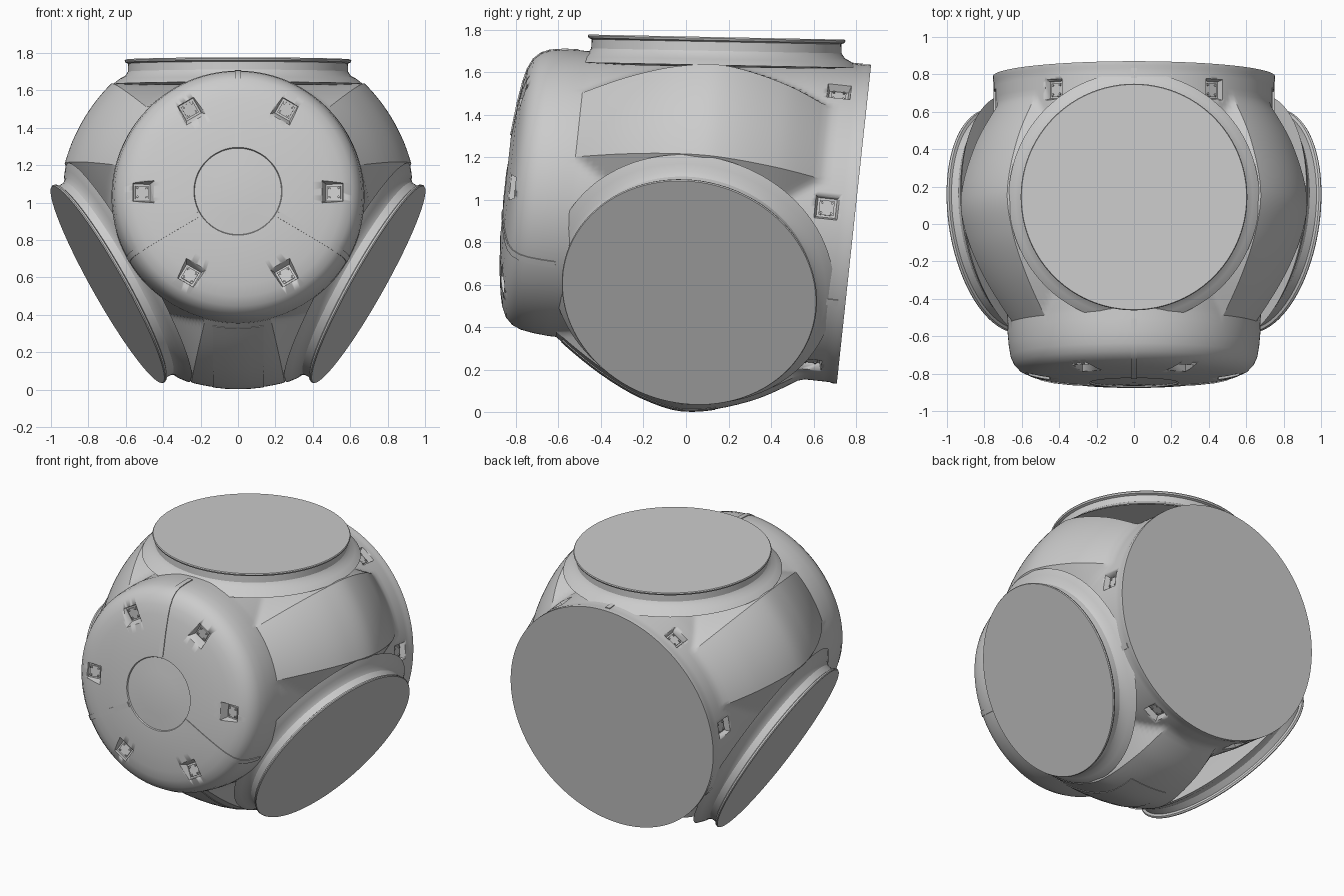
import bpy, bmesh, math
from mathutils import Matrix, Vector

if "Cube" in bpy.data.objects:
    bpy.data.objects.remove(bpy.data.objects["Cube"])

# Hull frame: local -y is the forward axis, tilted slightly
FRAME = Matrix.Translation((0, 0.058, 0.963)) @ Matrix.Rotation(math.radians(-6.14), 4, 'X')
PORTS = (90, -30, 210)
PANELS = (30, 150, 270)


def spin(angle):
    """Turn local z to point radially outwards at an angle in the hull cross-section."""
    return FRAME @ Matrix.Rotation(math.radians(90 - angle), 4, 'Y')


def finish(name, bm, matrix=FRAME, angle=28):
    bmesh.ops.transform(bm, matrix=matrix, verts=bm.verts)
    bmesh.ops.recalc_face_normals(bm, faces=bm.faces)
    mesh = bpy.data.meshes.new(name)
    bm.to_mesh(mesh)
    bm.free()
    obj = bpy.data.objects.new(name, mesh)
    bpy.context.collection.objects.link(obj)
    bpy.ops.object.select_all(action='DESELECT')
    obj.select_set(True)
    bpy.context.view_layer.objects.active = obj
    bpy.ops.object.shade_smooth_by_angle(angle=math.radians(angle))
    return obj


def skin(bm, rings):
    """Bridge closed rings of equal size and cap both ends with fans."""
    rows = [[bm.verts.new(p) for p in ring] for ring in rings]
    n = len(rows[0])
    for a, b in zip(rows, rows[1:]):
        for i in range(n):
            j = (i + 1) % n
            bm.faces.new((a[i], a[j], b[j], b[i]))
    bm.faces.new(rows[0])
    bm.faces.new(rows[-1])


# Side panel bulge: radius along the hull axis (smooth cubic through points)
BULGE = [(-0.75, 0.62), (-0.575, 0.745), (-0.338, 0.88), (-0.05, 0.958),
         (0.16, 0.922), (0.371, 0.827), (0.588, 0.685), (0.7, 0.59)]


def bulge(t):
    for i in range(1, len(BULGE) - 2):
        if t <= BULGE[i + 1][0]:
            break
    (t0, r0), (t1, r1), (t2, r2), (t3, r3) = BULGE[i - 1:i + 3]
    h = t2 - t1
    m1, m2 = (r2 - r0) / (t2 - t0) * h, (r3 - r1) / (t3 - t1) * h
    s = (t - t1) / h
    return ((2*s**3 - 3*s**2 + 1) * r1 + (s**3 - 2*s**2 + s) * m1
            + (3*s**2 - 2*s**3) * r2 + (s**3 - s**2) * m2)


def core(t):
    return min(0.75, 0.675 + (0.6 - t) * 0.07)


def hull_radius(t, deg):
    """Core drum, plus three bulged panels with flat chamfers towards the ports."""
    off = min(abs((deg - p + 180) % 360 - 180) for p in PANELS)
    r = bulge(t)
    if off > 15:
        r = r * math.cos(math.radians(45)) / math.cos(math.radians(60 - off))
    return max(core(t), r)


# Front cap profile as (radius, forward distance)
CAP = [(0.245, 0.912), (0.40, 0.897), (0.50, 0.882), (0.56, 0.868), (0.61, 0.845),
       (0.642, 0.812), (0.66, 0.77), (0.67, 0.71), (0.676, 0.64)]
HATCH = [(0.06, 0.916), (0.14, 0.911), (0.232, 0.904), (0.236, 0.912)]

# Main hull
N, ROWS = 240, 44
angles = [i * 360 / N for i in range(N)]


def ring(t, radius):
    return [(radius(d) * math.cos(math.radians(d)), -t, radius(d) * math.sin(math.radians(d)))
            for d in angles]


rings = [ring(t, lambda d, r=r: r) for r, t in HATCH + CAP]
for k in range(ROWS + 1):
    t = 0.60 - k * (0.60 + 0.70) / ROWS
    rings.append(ring(t, lambda d, t=t: hull_radius(t, d)))
rings.append(ring(-0.715, lambda d: 0.754))
rings.append(ring(-0.736, lambda d: 0.754))
bm = bmesh.new()
skin(bm, rings)
hull = finish("hull", bm)

# Docking ports: neck with flared foot and thin lip, tipped a little forwards
NECK = [(0.50, -0.14), (0.67, -0.132), (0.635, -0.104), (0.605, -0.088), (0.589, -0.065),
        (0.587, -0.022), (0.602, -0.016), (0.606, -0.006), (0.602, 0.0)]
for a in PORTS:
    bm = bmesh.new()
    skin(bm, [[(r * math.cos(i * math.tau / 96), r * math.sin(i * math.tau / 96), z)
               for i in range(96)] for r, z in NECK])
    tip = Matrix.Translation((0, 0, 0.806)) @ Matrix.Rotation(math.radians(5), 4, 'X')
    finish("docking_port", bm, spin(a) @ tip)

# Sunken bolt pockets: six on the front cap, six round the rear rim
spots = []
for k in range(6):
    spots.append(spin(k * 60) @ Matrix.Translation((0, -0.88, 0.51))
                 @ Matrix.Rotation(math.radians(98), 4, 'X'))
for p in PANELS:
    for side in (-25, 25):
        spots.append(spin(p + side) @ Matrix.Translation((0, 0.60, 0.748)))

cut = bmesh.new()
plates = bmesh.new()
for m in spots:
    geo = bmesh.ops.create_cube(cut, size=1)
    for v in geo['verts']:
        wide = 0.135 if v.co.z > 0 else 0.09
        v.co = m @ Vector((v.co.x * wide, v.co.y * wide, v.co.z * 0.08 + 0.005))
    bmesh.ops.create_cube(plates, size=1, matrix=m @ Matrix.Translation((0, 0, -0.033))
                          @ Matrix.Diagonal((0.07, 0.07, 0.012, 1)))
    for x in (-0.024, 0.024):
        for y in (-0.024, 0.024):
            bmesh.ops.create_cone(plates, cap_ends=True, segments=8, radius1=0.006, radius2=0.006,
                                  depth=0.012, matrix=m @ Matrix.Translation((x, y, -0.025)))
finish("pocket_bracket", plates, Matrix())
cutter = finish("pocket_cutter", cut, Matrix())
cutter.hide_render = True
cutter.hide_set(True)
mod = hull.modifiers.new("pockets", 'BOOLEAN')
mod.operation = 'DIFFERENCE'
mod.solver = 'EXACT'
mod.object = cutter


def strip(name, angle, path, half, lift):
    """Thin raised band following a (radius, forward) path, curved across its width."""
    bm = bmesh.new()
    pts = [Vector(p) for p in path]
    sections = []
    for i, p in enumerate(pts):
        d = (pts[min(i + 1, len(pts) - 1)] - pts[max(i - 1, 0)]).normalized()
        n = Vector((-d.y, d.x))
        if n.x + n.y * (0.5 if p.y > 0 else 0) < 0:
            n = -n
        top, low = p + n * lift, p - n * 0.02
        loop = []
        for q, cols in ((top, (-1, -0.5, 0, 0.5, 1)), (low, (1, 0.5, 0, -0.5, -1))):
            for s in cols:
                sag = (s * half) ** 2 / (2 * max(q.x, 0.2)) * abs(n.x)
                loop.append((s * half, -q.y, q.x - sag))
        sections.append(loop)
    skin(bm, sections)
    finish(name, bm, spin(angle))


# Straps from the front hatch to each port, and across the rear rim
for a in PORTS:
    strip("front_strap", a, CAP, 0.016, 0.005)
    strip("rear_strap", a, [(0.75, -0.55), (0.75, -0.62), (0.75, -0.70)], 0.016, 0.005)

# Access panel on the underside
strip("belly_panel", 270, [(bulge(0.57 - k * 0.05), 0.57 - k * 0.05) for k in range(16)], 0.135, 0.003)
